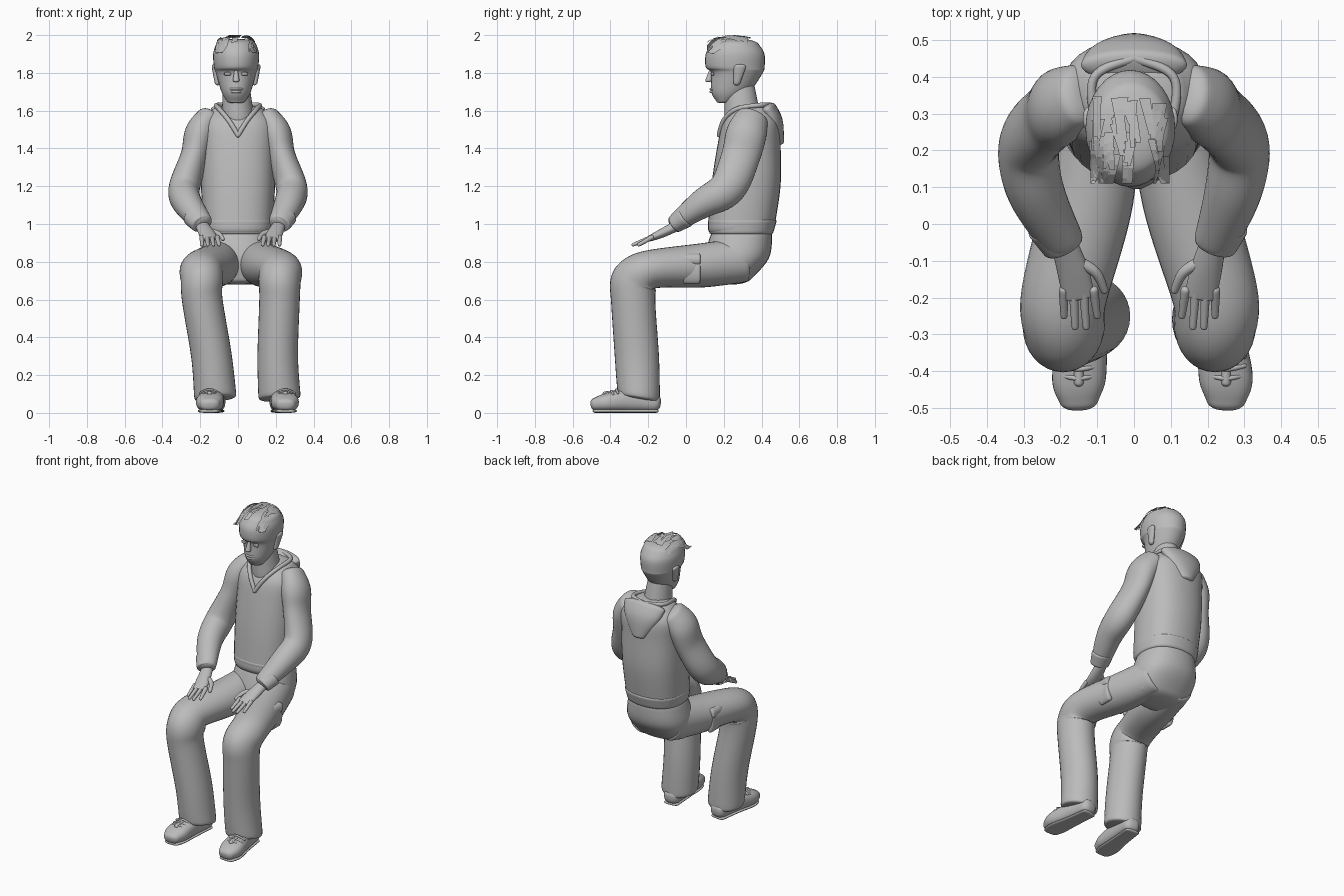
import bpy, bmesh, math, random
from mathutils import Vector

default_cube = bpy.data.objects.get("Cube")
if default_cube:
    bpy.data.objects.remove(default_cube)
random.seed(4)

grey = bpy.data.materials.new("plain grey")
grey.use_nodes = True
grey_value = (.5, .5, .5, 1)
grey.diffuse_color = grey_value
grey.node_tree.nodes["Principled BSDF"].inputs["Base Color"].default_value = grey_value
AXIS_X, AXIS_Y, AXIS_Z = Vector((1, 0, 0)), Vector((0, 1, 0)), Vector((0, 0, 1))


def finish(name, bm, smooth=True):
    bmesh.ops.recalc_face_normals(bm, faces=bm.faces)
    mesh = bpy.data.meshes.new(name)
    bm.to_mesh(mesh)
    bm.free()
    mesh.materials.append(grey)
    part = bpy.data.objects.new(name, mesh)
    bpy.context.collection.objects.link(part)
    for face in mesh.polygons:
        face.use_smooth = smooth
    if smooth:
        subdivision = part.modifiers.new("Smooth", "SUBSURF")
        subdivision.levels = subdivision.render_levels = 1


def spline(keys, steps=4):
    """Fill in a smooth run of rings between a few key rings."""
    result = []
    for i in range(len(keys) - 1):
        around = [keys[min(max(i + j, 0), len(keys) - 1)] for j in (-1, 0, 1, 2)]
        for step in range(steps):
            t = step / steps
            result.append([b + t * (c - a + t * (2 * a - 5 * b + 4 * c - d
                           + t * (3 * b - a - 3 * c + d))) / 2
                           for a, b, c, d in zip(*around)])
    return result + [list(keys[-1])]


def loft(name, keys, upright=False, across=AXIS_X, dome=.3, sides=16, power=2, edit=None):
    """Skin over oval rings (x, y, z, half width, half depth) with domed ends."""
    path = spline(keys)
    centres = [Vector(ring[:3]) for ring in path]
    rings = []
    for i, (centre, ring) in enumerate(zip(centres, path)):
        along = (centres[min(i + 1, len(path) - 1)] - centres[max(i - 1, 0)]).normalized()
        u, v = AXIS_X, AXIS_Y
        if not upright:
            u = (across - along * across.dot(along)).normalized()
            v = along.cross(u)
        rings.append((centre, u * ring[3], v * ring[4], along))

    def cap(ring, sign):
        centre, u, v, along = ring
        height = sign * dome * min(u.length, v.length)
        angles = [math.pi / 2 * part / 4 for part in (1, 2, 3)]
        return [(centre + along * height * math.sin(a), u * math.cos(a), v * math.cos(a), along)
                for a in angles]

    rings = cap(rings[0], -1)[::-1] + rings + cap(rings[-1], 1)
    bm = bmesh.new()
    loops = []
    for centre, u, v, along in rings:
        loop = []
        for k in range(sides):
            angle = math.tau * k / sides
            c, s = [math.copysign(abs(f(angle)) ** (2 / power), f(angle))
                    for f in (math.cos, math.sin)]
            loop.append(bm.verts.new(centre + u * c + v * s))
        loops.append(loop)
    for a, b in zip(loops, loops[1:]):
        for k in range(sides):
            n = (k + 1) % sides
            bm.faces.new((a[k], a[n], b[n], b[k]))
    bm.faces.new(loops[0])
    bm.faces.new(loops[-1])
    if edit:
        for vert in bm.verts:
            edit(vert.co)
    finish(name, bm)


def stack(name, rows, x=0, **options):
    """Level rings given as (height, front, back, half width)."""
    loft(name, [(x, (front + back) / 2, z, half, (back - front) / 2)
                for z, front, back, half in rows], upright=True, **options)


def tube(name, points, radius, taper=1):
    last = len(points) - 1
    radii = [radius * (1 + (taper - 1) * i / last) for i in range(last + 1)]
    loft(name, [(*p, r, r) for p, r in zip(points, radii)], across=AXIS_Z, dome=.8, sides=8)


# Sweater body, ribbed hem and trouser seat
stack("sweater_body", [(.97, .11, .47, .19), (1.2, .13, .505, .2), (1.4, .16, .505, .2),
                       (1.53, .19, .5, .2), (1.6, .24, .46, .145)], power=2.4)
stack("sweater_hem", [(.95, .12, .465, .185), (1.02, .11, .485, .195)], power=2.4, dome=.1)
stack("trouser_seat", [(.95, .13, .46, .18), (.82, .09, .445, .205), (.71, .11, .35, .18)],
      power=2.3)

# Neck, collar and hood
HEAD_X = -.01
loft("neck", [(0, .3, 1.55, .09, .1), (HEAD_X, .28, 1.75, .07, .08)])
for s in (-1, 1):
    tube("collar_edge", [(0, .175, 1.47), (s * .05, .2, 1.55), (s * .1, .27, 1.61),
                         (s * .11, .4, 1.63), (0, .45, 1.63)], .014)
loft("hood", [(0, .43, 1.61, .15, .05), (0, .465, 1.54, .125, .05), (0, .49, 1.43, .05, .03)],
     dome=.5)

# Head and face
stack("head", [(1.65, .16, .25, .05), (1.7, .13, .34, .08), (1.8, .13, .41, .11),
               (1.83, .1, .42, .12), (1.9, .1, .42, .125), (1.95, .13, .39, .11)], x=HEAD_X)
loft("nose", [(HEAD_X, .13, 1.81, .01, .01), (HEAD_X, .12, 1.76, .02, .02)],
     upright=True, dome=.5, sides=8)
for z, half in ((1.715, .03), (1.7, .025)):
    tube("lip", [(HEAD_X - half, .145, z), (HEAD_X, .13, z), (HEAD_X + half, .145, z)], .007)
for s in (-1, 1):
    eye_x, ear_x = HEAD_X + s * .045, HEAD_X + s * .1
    loft("eye", [(eye_x, .14, 1.79, .02, .01), (eye_x, .14, 1.8, .02, .01)],
         upright=True, dome=.5, sides=8)
    loft("ear", [(ear_x, .27, 1.75, .015, .02), (ear_x + s * .015, .285, 1.83, .015, .035)],
         upright=True, dome=1.2, sides=10)


# Choppy hair locks lying over the crown
def scalp(x, y, lift):
    reach = (x / .13) ** 2 + ((y - .26) / .18) ** 2
    return Vector((HEAD_X + x, y, 1.85 + lift + .135 * math.sqrt(max(1 - reach ** 2, .1))))


bm = bmesh.new()
for lock in range(46):
    x, y = random.uniform(-.1, .1), random.uniform(.17, .36)
    half, length = random.uniform(.008, .016), random.uniform(.06, .11)
    lean = random.uniform(-.02, .02)
    previous = None
    for step in range(4):
        t = step / 3
        tip_y = max(y - length * t, .11)
        row = [bm.verts.new(scalp(x + lean * t + edge * half * (1 - t / 2), tip_y, t / 100 + .006))
               for edge in (-1, 1)]
        if previous:
            bm.faces.new((*previous, row[1], row[0]))
        previous = row
finish("hair_locks", bm, smooth=False)

# Sleeves, cuffs and hands; the right hand rests a little nearer the middle
for side, s, shift in (("left", 1, 0), ("right", -1, .03)):
    def place(x, y, z, *size):
        return (s * x + shift * min(1, max(0, .6 - 6 * y)), y, z, *size)

    def limb(name, keys, **options):
        loft(f"{side}_{name}", [place(*key) for key in keys], **options)

    limb("sleeve", [(.15, .35, 1.56, .07, .09), (.2, .32, 1.48, .085, .11),
                    (.23, .29, 1.36, .075, .105), (.285, .22, 1.19, .085, .1),
                    (.27, .09, 1.11, .08, .08), (.22, -.05, 1.01, .06, .05)], dome=.5)
    limb("cuff", [(.245, 0, 1.04, .07, .06), (.22, -.06, 1, .06, .05)], dome=.1)
    limb("palm", [(.22, -.03, 1, .035, .03), (.195, -.13, .95, .045, .025),
                  (.18, -.2, .92, .045, .015)], sides=12)
    for finger in range(4):
        spread = .03 * finger
        reach = .25 + .03 * (finger in (1, 2))
        tube(f"{side}_finger", [place(.14 + .9 * spread, -.18, .93),
                                place(.13 + spread, -reach, .89)], .015, taper=.7)
    tube(f"{side}_thumb", [place(.19, -.1, .96), place(.135, -.13, .95),
                           place(.11, -.18, .92)], .02, taper=.6)


def slant_hem(co):
    # the cuff of the trousers lifts over the front of the shoe
    if co.z < .12:
        co.z -= .2 * (co.y + .25)


# Trouser legs, cargo pockets and shoes
for side, s, knee, calf, hem, toe in (("left", 1, .22, .21, .22, .25),
                                      ("right", -1, -.19, -.14, -.12, -.15)):
    loft(f"{side}_trouser_leg", [
        (s * .09, .31, .81, .1, .12), (s * .13 + .01, .08, .78, .125, .12),
        (knee, -.19, .76, .12, .105), (knee, -.27, .7, .115, .13),
        (knee, -.28, .6, .11, .12), (calf, -.26, .3, .11, .12),
        (hem, -.25, .08, .115, .115)], dome=.1, edit=slant_hem)

    pocket_x = s * .235 + .012
    for name, x, z, thick, tall in (("pocket", pocket_x, .76, .03, .08),
                                    ("pocket_flap", pocket_x + s * .005, .81, .03, .035)):
        loft(f"{side}_{name}", [(x, .07, z, thick, tall), (x, -.01, z, thick, tall)])

    middle = (hem + toe) / 2
    loft(f"{side}_shoe", [(hem, -.17, .055, .055, .05), (middle, -.3, .065, .065, .06),
                          (toe, -.42, .055, .075, .05), (toe, -.48, .045, .055, .035)],
         dome=.8, power=2.5)
    loft(f"{side}_sole", [(hem, -.16, .01, .05, .01), (middle, -.3, .01, .055, .01),
                          (toe, -.42, .01, .065, .01), (toe, -.48, .01, .05, .01)],
         dome=1.5, power=3)
    tube(f"{side}_shoe_tongue", [(toe, -.35, .11), (toe, -.43, .1)], .015)
    for lace in range(3):
        y, z = -.36 - .025 * lace, .125 - .008 * lace
        tube(f"{side}_lace", [(toe - .05, y, z - .02), (toe, y - .01, z),
                              (toe + .05, y, z - .02)], .007)
